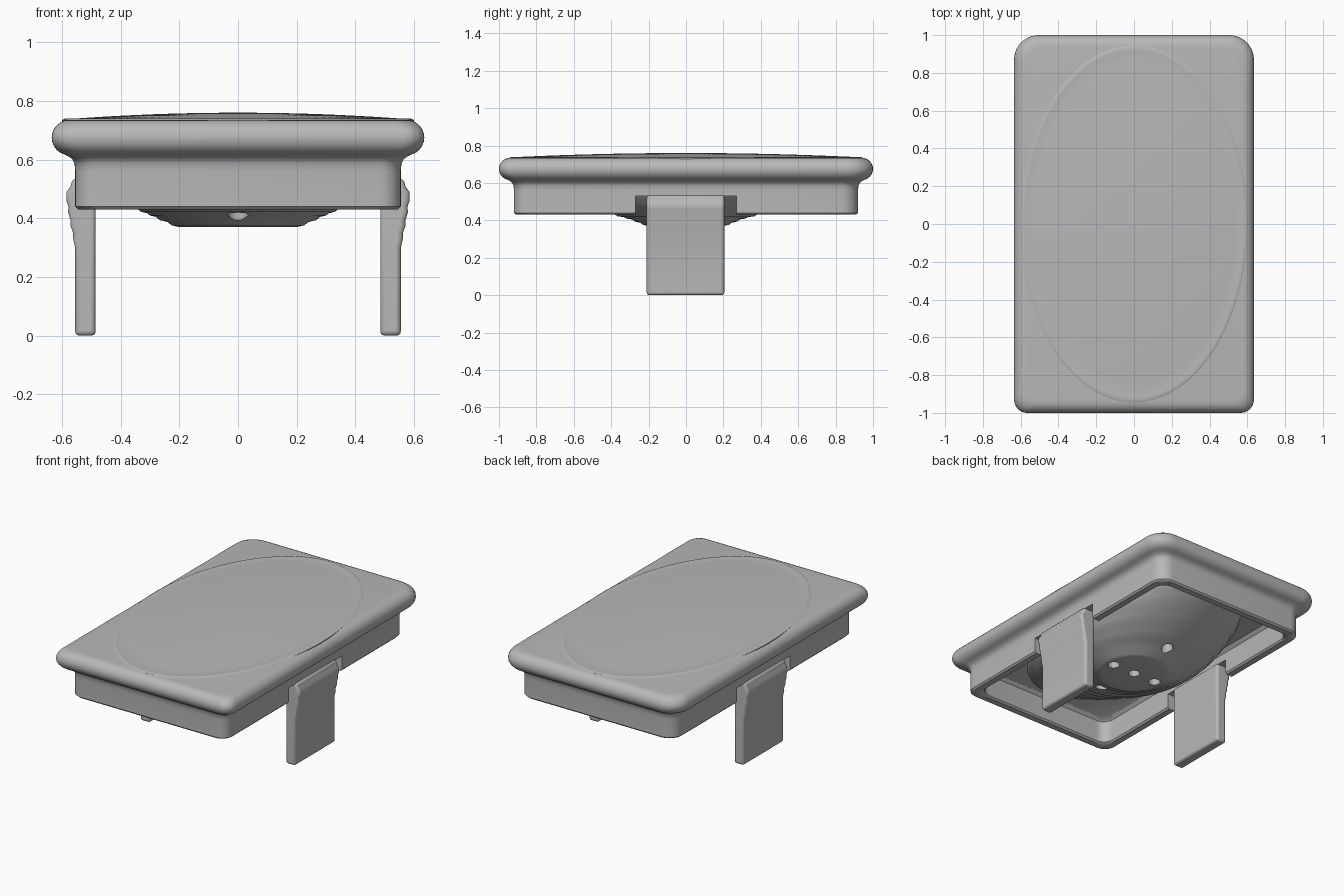
import bpy, bmesh
from math import sin, cos, pi, radians

if "Cube" in bpy.data.objects:
    bpy.data.objects.remove(bpy.data.objects["Cube"])

grey = bpy.data.materials.new("plain_grey")
grey.use_nodes = True
grey.diffuse_color = (0.48, 0.48, 0.48, 1)
grey.node_tree.nodes["Principled BSDF"].inputs["Base Color"].default_value = (0.48, 0.48, 0.48, 1)


def make(name, bm):
    bmesh.ops.recalc_face_normals(bm, faces=bm.faces)
    mesh = bpy.data.meshes.new(name)
    bm.to_mesh(mesh)
    bm.free()
    mesh.materials.append(grey)
    ob = bpy.data.objects.new(name, mesh)
    bpy.context.collection.objects.link(ob)
    return ob


def smooth(ob, angle=40):
    bpy.ops.object.select_all(action="DESELECT")
    ob.select_set(True)
    bpy.context.view_layer.objects.active = ob
    bpy.ops.object.shade_smooth_by_angle(angle=radians(angle))


def loft(name, rings):
    """Skin a list of equal-length point rings and cap both ends."""
    bm = bmesh.new()
    loops = [[bm.verts.new(p) for p in ring] for ring in rings]
    n = len(loops[0])
    for a, b in zip(loops, loops[1:]):
        for i in range(n):
            j = (i + 1) % n
            bm.faces.new((a[i], a[j], b[j], b[i]))
    bm.faces.new(loops[0])
    bm.faces.new(loops[-1])
    return make(name, bm)


def round_rect(hx, hy, z, r_back, r_front, segs=8):
    pts = []
    for k, (sx, sy) in enumerate(((1, 1), (-1, 1), (-1, -1), (1, -1))):
        r = r_back if sy > 0 else r_front
        for i in range(segs + 1):
            a = (k + i / segs) * pi / 2
            pts.append((sx * (hx - r) + r * cos(a), sy * (hy - r) + r * sin(a), z))
    return pts


def ellipse(rx, ry, z, n=96):
    return [(rx * cos(2 * pi * i / n), ry * sin(2 * pi * i / n), z) for i in range(n)]


def cut(ob, cutter):
    cutter.hide_render = True
    cutter.hide_set(True)
    mod = ob.modifiers.new("cut", "BOOLEAN")
    mod.operation = "DIFFERENCE"
    mod.solver = "EXACT"
    mod.object = cutter


def block(name, size, loc):
    bm = bmesh.new()
    bmesh.ops.create_cube(bm, size=1)
    for v in bm.verts:
        v.co = [c * s + l for c, s, l in zip(v.co, size, loc)]
    return make(name, bm)


# Rounded slab with a hollow skirt underneath, as (inset, height) steps
steps = [(0.06 - 0.06 * sin(a), 0.675 + 0.06 * cos(a))
         for a in [pi * i / 12 for i in range(12)]]
steps += [(0.055, 0.612), (0.07, 0.602), (0.078, 0.585), (0.08, 0.56), (0.08, 0.44), (0.09, 0.43),
          (0.13, 0.43), (0.14, 0.44), (0.14, 0.58), (0.16, 0.6)]
rings = []
for inset, z in steps:
    back = max(0.13 - 0.5 * inset, 0.07)
    rings.append(round_rect(0.635 - inset, 1 - inset, z, back, 0.07))
slab = loft("tray_slab", rings)

# Openings in the skirt where the legs sit
for side in (1, -1):
    cut(slab, block("leg_opening_cutter", (0.2, 0.54, 0.14), (side * 0.55, 0, 0.46)))
smooth(slab)

# Shallow oval dome on top, with a fine raised rim
dome_rings = [ellipse(0.6, 0.945, 0.72), ellipse(0.6, 0.945, 0.735), ellipse(0.59, 0.932, 0.74),
              ellipse(0.58, 0.918, 0.738)]
for i in range(1, 12):
    t = 1 - i / 12
    dome_rings.append(ellipse(0.58 * t, 0.918 * t, 0.738 + 0.022 * (1 - t * t)))
smooth(loft("top_dome", dome_rings))

# Terraced bowl below, round at the base and oval towards the slab
levels = [(0.2, 0.2, 0.37), (0.28, 0.29, 0.405), (0.34, 0.38, 0.43), (0.42, 0.52, 0.48),
          (0.475, 0.67, 0.54), (0.49, 0.82, 0.605)]
bowl_rings = [ellipse(*levels[0])]
for (ax, ay, az), (bx, by, bz) in zip(levels, levels[1:]):
    for k in range(2):
        t0, t1 = k / 2, (k + 1) / 2
        tm = t0 + 0.33
        # flat tread first, then a steeper riser
        bowl_rings.append(ellipse(ax + (bx - ax) * tm, ay + (by - ay) * tm,
                                  az + (bz - az) * (t0 + 0.17)))
        bowl_rings.append(ellipse(ax + (bx - ax) * t1, ay + (by - ay) * t1, az + (bz - az) * t1))
bowl_rings.append(ellipse(0.49, 0.82, 0.63))
bowl = loft("terraced_bowl", bowl_rings)

# Drain holes in the bowl
for x, y in ((0, 0), (0.16, 0), (-0.16, 0), (0, 0.31), (0, -0.31)):
    cut(bowl, loft("drain_cutter", [ellipse(0.035, 0.035, z, 24) for z in (0.3, 0.47)]))
    bowl.modifiers[-1].object.location = (x, y, 0)
smooth(bowl)

# Flat clip legs with a ribbed outer grip
grip = [(0.555, 0), (0.555, 0.3), (0.563, 0.335), (0.562, 0.35), (0.571, 0.375), (0.57, 0.39),
        (0.579, 0.42), (0.578, 0.44), (0.585, 0.46), (0.584, 0.49), (0.57, 0.51), (0.565, 0.535)]
for side, word in ((1, "left"), (-1, "right")):
    outline = [(0.485, 0)] + grip + [(0.485, 0.535)]
    leg = loft(word + "_leg", [[(side * x, y, z) for x, z in outline] for y in (-0.21, 0.205)])
    bev = leg.modifiers.new("soft_edges", "BEVEL")
    bev.width = 0.015
    bev.segments = 3
    bev.limit_method = "ANGLE"
    bev.angle_limit = radians(50)
    smooth(leg)
